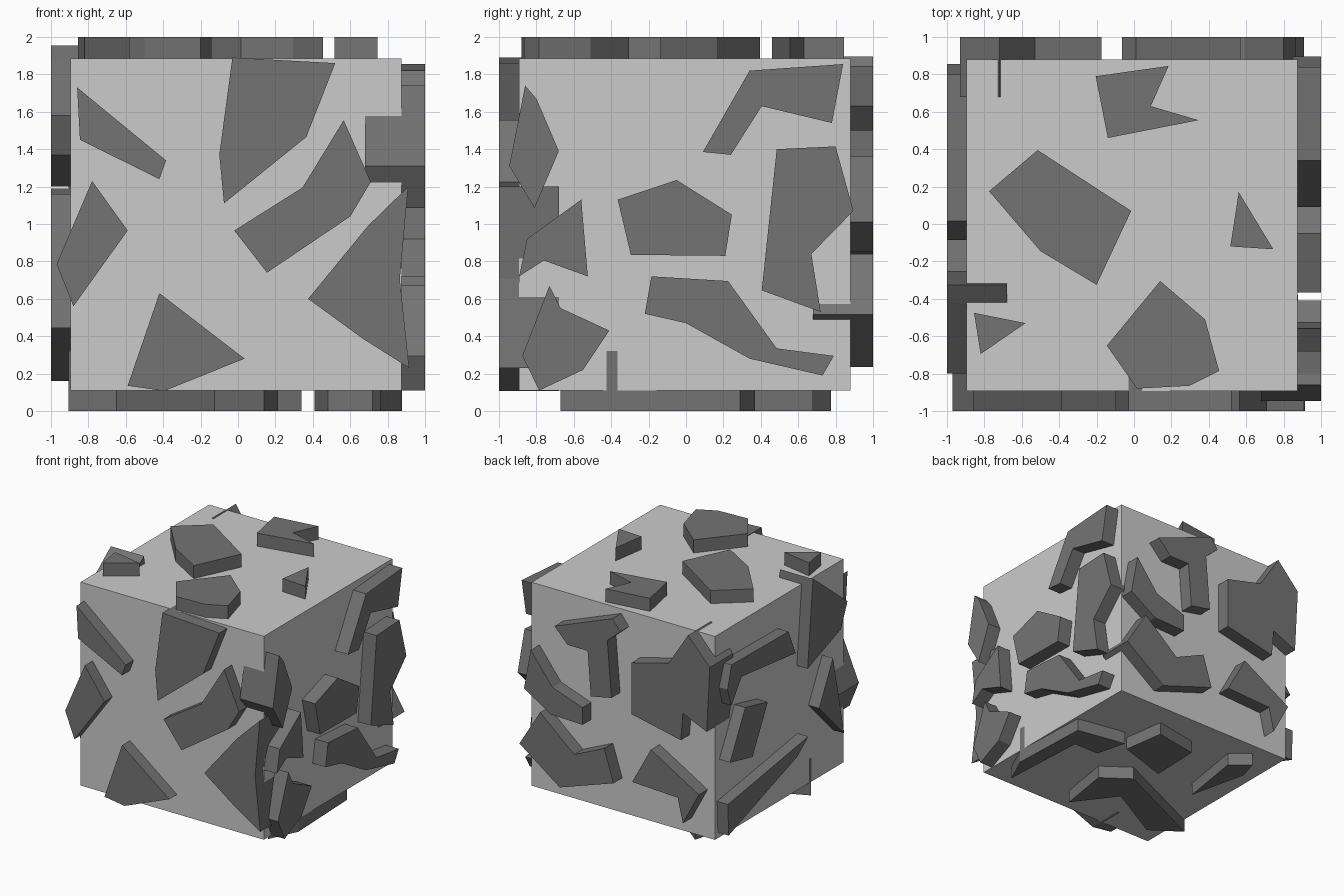
import bpy, bmesh

OUTER, INNER = 1.0, 0.68   # each slab runs from the outer shell into the core

# map (a, b, distance from centre) to world space; a, b are world coordinates
FACES = {
    "front":  lambda a, b, d: (a, -d, b),
    "back":   lambda a, b, d: (a, d, b),
    "right":  lambda a, b, d: (d, a, b),
    "left":   lambda a, b, d: (-d, a, b),
    "top":    lambda a, b, d: (a, b, 1 + d),
    "bottom": lambda a, b, d: (a, b, 1 - d),
}

dark = bpy.data.materials.new("dark_grey")
dark.diffuse_color = (0.175, 0.175, 0.175, 1)


def finish(bm, name, material=None):
    bmesh.ops.recalc_face_normals(bm, faces=bm.faces)
    mesh = bpy.data.meshes.new(name)
    bm.to_mesh(mesh)
    bm.free()
    if material:
        mesh.materials.append(material)
    bpy.context.collection.objects.link(bpy.data.objects.new(name, mesh))


def slabs(face, *outlines):
    """Extrude each outline into a flat-sided slab set into one side of the core."""
    place = FACES[face]
    for i, outline in enumerate(outlines, 1):
        bm = bmesh.new()
        rings = [[bm.verts.new(place(a, b, d)) for a, b in outline] for d in (OUTER, INNER)]
        n = len(outline)
        bm.faces.new(rings[0])
        bm.faces.new(rings[1][::-1])
        for k in range(n):
            j = (k + 1) % n
            bm.faces.new((rings[0][k], rings[1][k], rings[1][j], rings[0][j]))
        finish(bm, f"{face}_slab_{i}", dark)


# core block
bm = bmesh.new()
bmesh.ops.create_cube(bm, size=1)
lo, hi = (-0.896, -0.892, 0.11), (0.875, 0.88, 1.886)
for v in bm.verts:
    v.co = [hi[k] if v.co[k] > 0 else lo[k] for k in range(3)]
finish(bm, "core_block")

# front slabs (x, z)
slabs("front",
      [(-.86, 1.73), (-.385, 1.34), (-.42, 1.24), (-.845, 1.45)],
      [(-.03, 1.89), (.52, 1.86), (.365, 1.465), (-.075, 1.11), (-.10, 1.37)],
      [(.565, 1.555), (.71, 1.225), (.60, 1.04), (.155, .74), (-.02, .965), (.345, 1.195)],
      [(-.78, 1.23), (-.59, .965), (-.88, .56), (-.97, .785)],
      [(-.42, .63), (.035, .28), (-.395, .107), (-.59, .135)],
      [(.91, 1.20), (.865, .705), (.915, .23), (.67, .385), (.375, .60), (.695, .99)])

# right slabs (y, z)
slabs("right",
      [(-.86, 1.74), (-.80, 1.67), (-.68, 1.39), (-.81, 1.085), (-.945, 1.31)],
      [(-.56, 1.13), (-.525, .72), (-.76, .805), (-.892, .72), (-.85, .92)],
      [(-.73, .67), (-.67, .55), (-.41, .43), (-.55, .22), (-.785, .11), (-.875, .295)],
      [(-.05, 1.235), (.245, 1.05), (.21, .83), (-.295, .835), (-.365, 1.13)],
      [(.34, 1.82), (.84, 1.855), (.78, 1.54), (.405, 1.63), (.24, 1.37), (.09, 1.385)],
      [(.485, 1.40), (.80, 1.415), (.895, 1.07), (.67, .84), (.72, .53), (.405, .645)],
      [(-.185, .72), (.225, .695), (.485, .335), (.79, .295), (.73, .19), (.34, .28),
       (0, .47), (-.22, .52)])

# top slabs (x, y)
slabs("top",
      [(.185, .845), (.09, .63), (.345, .555), (-.14, .46), (-.205, .79)],
      [(-.515, .395), (-.015, .07), (-.20, -.325), (-.50, -.145), (-.775, .175)],
      [(.56, .17), (.745, -.135), (.515, -.12)],
      [(-.855, -.475), (-.58, -.53), (-.82, -.695)],
      [(.14, -.305), (.38, -.51), (.455, -.785), (.295, -.865), (.015, -.88), (-.145, -.65)])

# back slabs (x, z)
slabs("back",
      [(.57, 1.63), (.01, 1.845), (-.065, 1.75), (.06, 1.64), (.02, 1.15), (.22, 1.11),
       (.25, 1.50), (.445, 1.50)],
      [(.80, 1.36), (.59, 1.09), (.30, .99), (.30, .84), (.61, .85), (.865, 1.01)],
      [(.91, .515), (.71, .84), (.38, .56), (.09, .69), (0, .41), (.52, .235)],
      [(-.175, 1.51), (-.53, 1.60), (-.72, 1.895), (-.93, 1.67), (-.90, 1.10),
       (-.67, 1.20), (-.65, .96), (-.175, 1.06)],
      [(-.18, .47), (-.36, .80), (-.825, .53), (-.67, .24), (-.62, .45)])

# left slabs (y, z)
slabs("left",
      [(.855, 1.44), (.80, 1.635), (.015, 1.625), (-.085, 1.40), (.66, 1.48), (.80, 1.28)],
      [(.61, 1.19), (.30, 1.12), (.51, .72), (.82, .79)],
      [(.85, .435), (-.26, .605), (-.11, .488), (.84, .16)],
      [(-.30, 1.72), (-.325, 1.955), (-.42, 1.885), (-.80, 1.58), (-.71, 1.37), (-.25, 1.20)],
      [(-.60, 1.16), (-.755, .444), (-.41, .793)])

# bottom slabs (x, y)
slabs("bottom",
      [(.877, -.42), (.85, .29), (.41, .37), (.48, .10), (.72, .10), (.76, -.67)],
      [(.34, .31), (.285, .68), (-.11, .61), (-.125, .163)],
      [(-.56, .08), (-.47, .647), (-.63, .775), (-.68, .60)],
      [(.14, -.67), (.215, -.20), (-.02, -.03), (-.905, -.43), (-.65, -.61), (-.125, -.32)])
